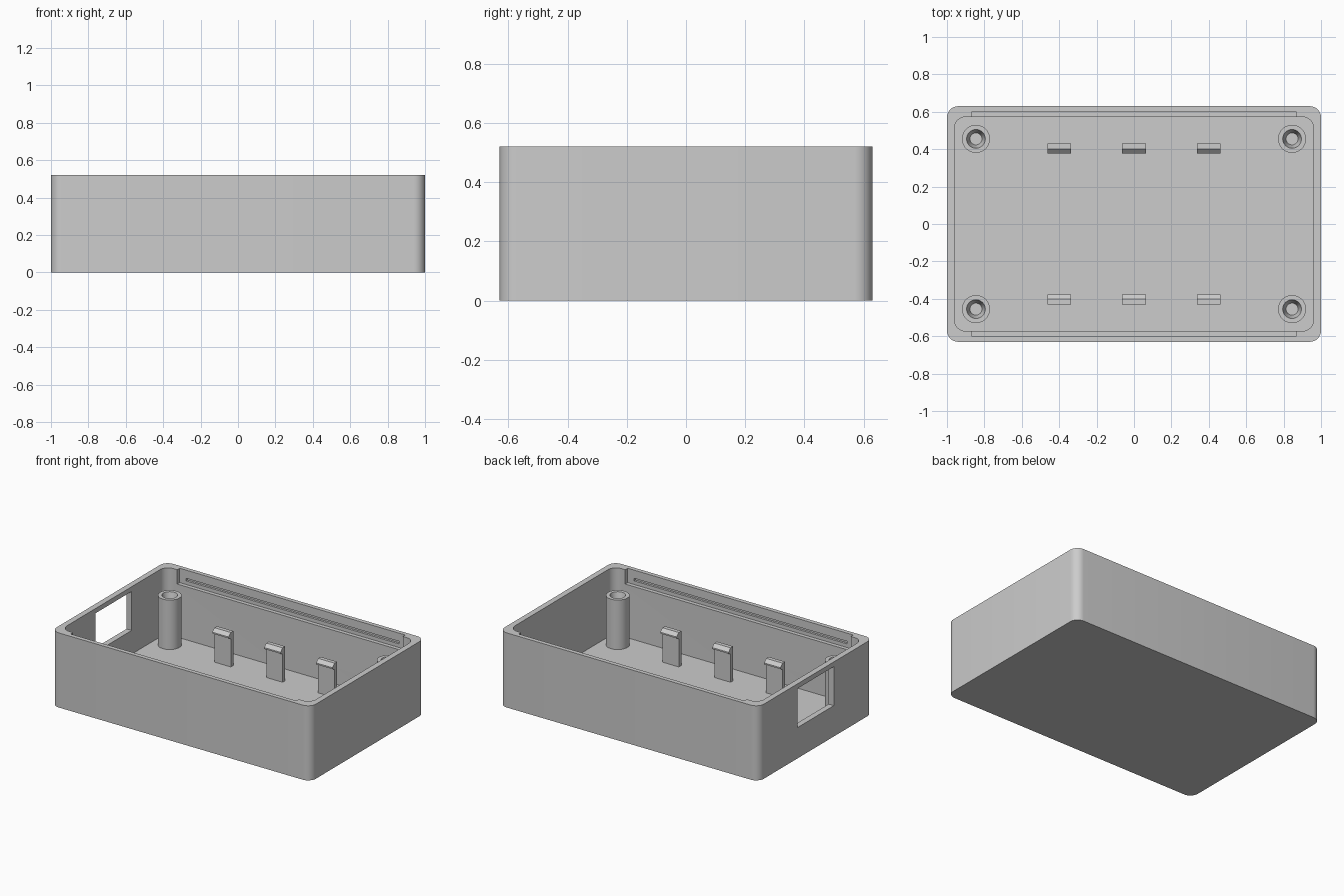
import bpy, bmesh, math

if "Cube" in bpy.data.objects:
    bpy.data.objects.remove(bpy.data.objects["Cube"])

grey = bpy.data.materials.new("light grey plastic")
grey.diffuse_color = (0.604, 0.604, 0.604, 1)
grey.use_nodes = True
grey.node_tree.nodes["Principled BSDF"].inputs["Base Color"].default_value = grey.diffuse_color


def make(name, bm):
    bmesh.ops.recalc_face_normals(bm, faces=bm.faces)
    me = bpy.data.meshes.new(name)
    bm.to_mesh(me)
    bm.free()
    ob = bpy.data.objects.new(name, me)
    bpy.context.collection.objects.link(ob)
    me.materials.append(grey)
    return ob


def prism(name, points, axis, a, b):
    """Extrude a flat outline from a to b along z or x."""
    bm = bmesh.new()
    place = (lambda p, h: (p[0], p[1], h)) if axis == 'z' else (lambda p, h: (h, p[0], p[1]))
    lo = [bm.verts.new(place(p, a)) for p in points]
    hi = [bm.verts.new(place(p, b)) for p in points]
    bm.faces.new(lo)
    bm.faces.new(hi)
    n = len(points)
    for i in range(n):
        j = (i + 1) % n
        bm.faces.new((lo[i], lo[j], hi[j], hi[i]))
    return make(name, bm)


def rounded(hx, hy, r, steps=8):
    """Rounded rectangle outline centred on the origin."""
    pts = []
    for k, (sx, sy) in enumerate([(1, 1), (-1, 1), (-1, -1), (1, -1)]):
        for i in range(steps + 1):
            a = math.pi / 2 * (k + i / steps)
            pts.append((sx * (hx - r) + r * math.cos(a), sy * (hy - r) + r * math.sin(a)))
    return pts


def box(name, x0, x1, y0, y1, z0, z1):
    return prism(name, [(x0, y0), (x1, y0), (x1, y1), (x0, y1)], 'z', z0, z1)


def smooth(ob):
    bpy.ops.object.select_all(action='DESELECT')
    ob.select_set(True)
    bpy.context.view_layer.objects.active = ob
    bpy.ops.object.shade_smooth_by_angle(angle=math.radians(30))


def cut(ob, cutter):
    cutter.hide_render = True
    mod = ob.modifiers.new("cut", 'BOOLEAN')
    mod.operation = 'DIFFERENCE'
    mod.solver = 'EXACT'
    mod.object = cutter
    bpy.context.view_layer.objects.active = ob
    bpy.ops.object.modifier_apply(modifier=mod.name)
    bpy.data.objects.remove(cutter)


# Case: rounded tray with an open top
FLOOR = 0.05
shell = prism("case_shell", rounded(1.0, 0.63, 0.06), 'z', 0, 0.52)
cut(shell, prism("cavity", rounded(0.96, 0.573, 0.06), 'z', FLOOR, 0.7))

# Lid recess and snap groove in each long wall
for s in (-1, 1):
    y = sorted((s * 0.5, s * 0.6))
    cut(shell, box("lid_recess", -0.87, 0.87, *y, 0.42, 0.7))
    y = sorted((s * 0.5, s * 0.615))
    cut(shell, box("snap_groove", -0.82, 0.82, *y, 0.445, 0.463))

# Connector opening in the left wall
cut(shell, box("connector_opening", -1.1, -0.9, -0.2, 0.2, 0.215, 0.487))
smooth(shell)


def screw_post(name, x, y, n=32):
    """Round post with a tapered blind hole."""
    profile = [(0.075, FLOOR - 0.01), (0.075, 0.395), (0.05, 0.395), (0.032, 0.32)]
    bm = bmesh.new()
    rings = [[bm.verts.new((x + r * math.cos(2 * math.pi * i / n),
                            y + r * math.sin(2 * math.pi * i / n), z)) for i in range(n)]
             for r, z in profile]
    for a, b in zip(rings, rings[1:]):
        for i in range(n):
            j = (i + 1) % n
            bm.faces.new((a[i], a[j], b[j], b[i]))
    bm.faces.new(rings[0])
    bm.faces.new(rings[-1])
    smooth(make(name, bm))


# Corner screw posts
for sx in (-1, 1):
    for sy in (-1, 1):
        screw_post("screw_post", sx * 0.845, sy * 0.455)

# Board clips: upright stem with a sloped hook facing inward
hook = [(0.43, FLOOR - 0.01), (0.43, 0.29), (0.402, 0.29),
        (0.378, 0.268), (0.378, 0.258), (0.402, 0.245), (0.402, FLOOR - 0.01)]
for s in (-1, 1):
    for x in (-0.4, 0, 0.4):
        prism("board_clip", [(s * y, z) for y, z in hook], 'x', x - 0.063, x + 0.063)
